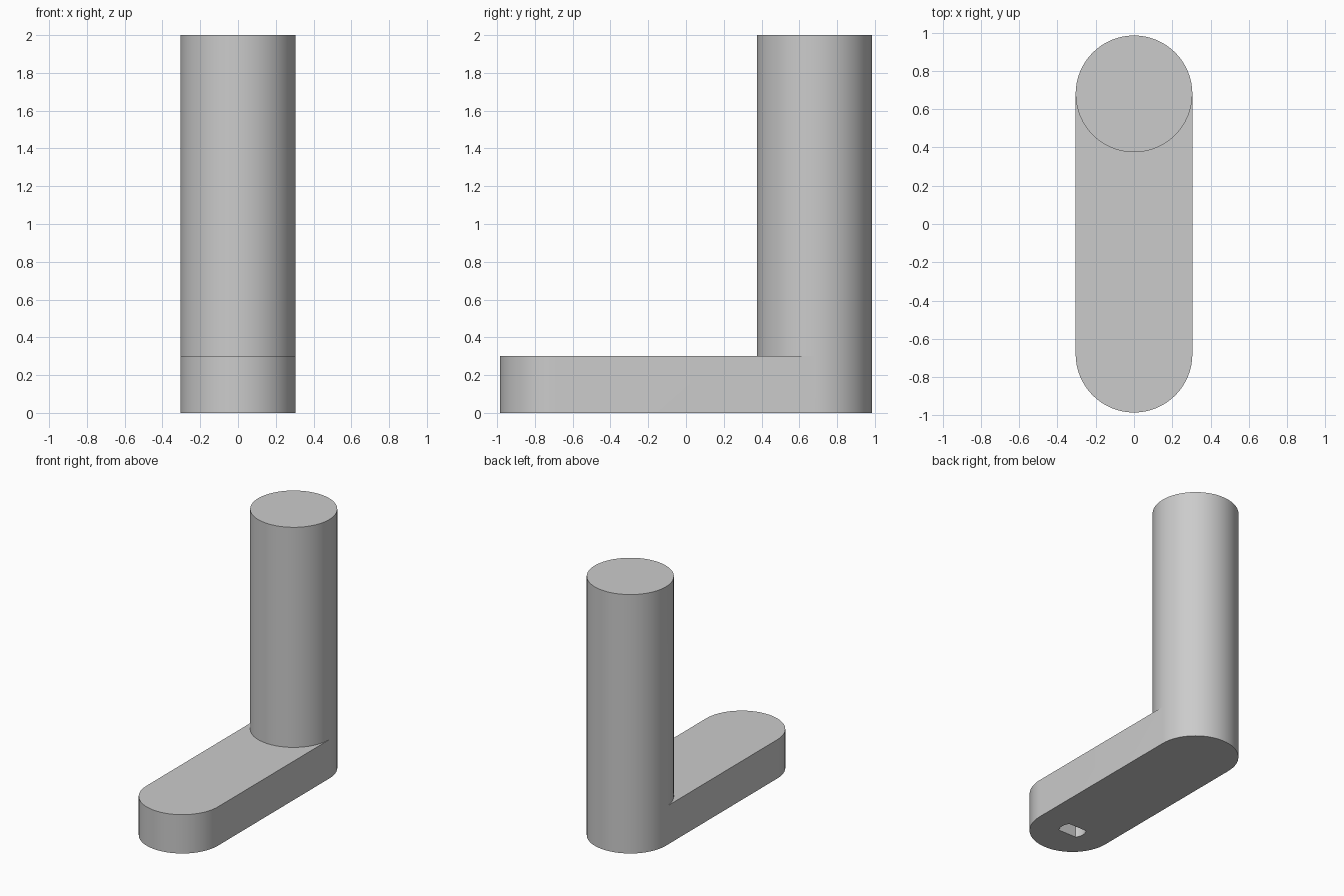
import bpy
import bmesh
from math import cos, sin, pi, radians, asin

RADIUS = 0.305     # arm ends and grip
REACH = 0.68       # distance of each end centre from the middle
ARM_TOP = 0.30
SEGMENTS = 64

if "Cube" in bpy.data.objects:
    bpy.data.objects.remove(bpy.data.objects["Cube"])

grey = bpy.data.materials.new("plain grey")
grey.use_nodes = True
colour = (0.6, 0.6, 0.6, 1.0)
grey.diffuse_color = colour
grey.node_tree.nodes["Principled BSDF"].inputs["Base Color"].default_value = colour


def arc(cx, cy, r, start, end, steps):
    """Points along an arc, both ends included."""
    angles = [start + (end - start) * i / steps for i in range(steps + 1)]
    return [(cx + r * cos(a), cy + r * sin(a)) for a in angles]


def prism(name, outline, bottom, top):
    """Extrude a closed outline upward into a solid object."""
    bm = bmesh.new()
    base = bm.faces.new([bm.verts.new((x, y, bottom)) for x, y in outline])
    result = bmesh.ops.extrude_face_region(bm, geom=[base])
    verts = [v for v in result["geom"] if isinstance(v, bmesh.types.BMVert)]
    bmesh.ops.translate(bm, verts=verts, vec=(0, 0, top - bottom))
    bmesh.ops.recalc_face_normals(bm, faces=bm.faces)
    mesh = bpy.data.meshes.new(name)
    bm.to_mesh(mesh)
    bm.free()
    mesh.materials.append(grey)
    obj = bpy.data.objects.new(name, mesh)
    bpy.context.collection.objects.link(obj)
    return obj


def combine(target, other, operation):
    """Apply a boolean and discard the helper object."""
    bpy.ops.object.select_all(action="DESELECT")
    bpy.context.view_layer.objects.active = target
    target.select_set(True)
    mod = target.modifiers.new(operation.lower(), "BOOLEAN")
    mod.operation = operation
    mod.solver = "EXACT"
    mod.object = other
    bpy.ops.object.modifier_apply(modifier=mod.name)
    bpy.data.objects.remove(other)


# Flat arm with rounded ends
half = SEGMENTS // 2
crank = prism("crank_handle",
              arc(0, REACH, RADIUS, 0, pi, half) + arc(0, -REACH, RADIUS, pi, 2 * pi, half),
              0, ARM_TOP)

# Upright round grip, merged flush with the back end of the arm
grip = prism("grip", arc(0, REACH, RADIUS, 0, 2 * pi, SEGMENTS)[:-1], 0, 2)
combine(crank, grip, "UNION")

# Blind shaft socket underneath, round with two flats
flat = asin(0.6)
socket = prism("socket_cutter",
               arc(0, -REACH, 0.096, -flat, flat, 12)
               + arc(0, -REACH, 0.096, pi - flat, pi + flat, 12),
               -0.1, 0.23)
combine(crank, socket, "DIFFERENCE")

# Smooth round walls, crisp rims
crank.select_set(True)
bpy.context.view_layer.objects.active = crank
bpy.ops.object.shade_smooth_by_angle(angle=radians(30))
